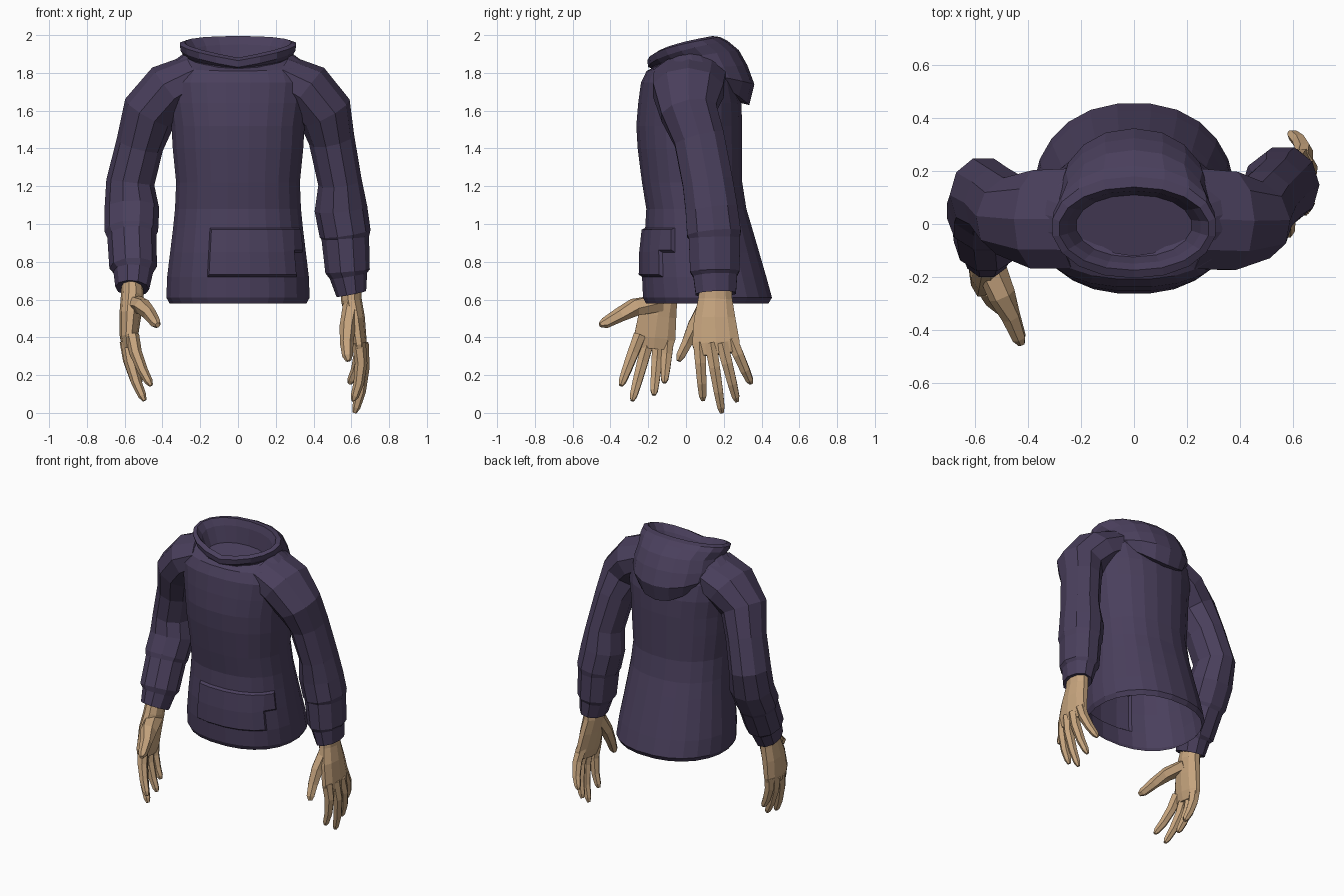
import bpy, bmesh, math
from mathutils import Vector


def material(name, rgb):
    m = bpy.data.materials.new(name)
    m.diffuse_color = (*rgb, 1)
    return m


CLOTH = material("dark_purple_cloth", (0.068, 0.050, 0.108))
SKIN = material("tan_skin", (0.57, 0.375, 0.21))


def loft(name, rings, mat, detail=None, cap_start=True, cap_end=True):
    """Skin a list of equal-sized point rings, with optional end caps."""
    bm = bmesh.new()
    vs = [[bm.verts.new(p) for p in r] for r in rings]
    n = len(vs[0])
    for a, b in zip(vs, vs[1:]):
        for i in range(n):
            j = (i + 1) % n
            bm.faces.new((a[i], a[j], b[j], b[i]))
    if cap_start:
        bm.faces.new(vs[0])
    if cap_end:
        bm.faces.new(vs[-1])
    if cap_start or cap_end:
        bmesh.ops.recalc_face_normals(bm, faces=bm.faces[:])
    if detail:
        detail(bm)
    me = bpy.data.meshes.new(name)
    bm.to_mesh(me)
    bm.free()
    me.materials.append(mat)
    ob = bpy.data.objects.new(name, me)
    bpy.context.collection.objects.link(ob)
    return ob


def tube(name, pts, n, mat):
    """Tube along a path; each point is x, y, z, radius along y, radius across."""
    rings = []
    for i, p in enumerate(pts):
        c = Vector(p[:3])
        t = (Vector(pts[min(i + 1, len(pts) - 1)][:3]) - Vector(pts[max(i - 1, 0)][:3])).normalized()
        u = Vector((0, 1, 0))
        u = (u - t * u.dot(t)).normalized()
        v = t.cross(u)
        ring = []
        for k in range(n):
            a = 2 * math.pi * (k + 0.5) / n
            ring.append(c + u * (p[3] * math.cos(a)) + v * (p[4] * math.sin(a)))
        rings.append(ring)
    return loft(name, rings, mat)


def spow(v, e):
    return math.copysign(abs(v) ** e, v)


# Torso, open at hem and neck: z, half width, front y, back y, drop at the front
TORSO = [
    (0.58, 0.365, -0.215, 0.44, 0), (0.61, 0.382, -0.23, 0.458, 0), (0.72, 0.378, -0.235, 0.428, 0),
    (0.85, 0.362, -0.232, 0.39, 0), (0.98, 0.346, -0.218, 0.352, 0), (1.08, 0.336, -0.212, 0.322, 0),
    (1.22, 0.330, -0.235, 0.30, 0), (1.40, 0.348, -0.258, 0.30, 0), (1.52, 0.355, -0.265, 0.30, 0),
    (1.64, 0.375, -0.255, 0.295, 0), (1.75, 0.39, -0.24, 0.27, 0), (1.85, 0.36, -0.21, 0.23, 0.04),
    (1.91, 0.28, -0.17, 0.17, 0.08),
]


def torso_ring(z, w, f, b, drop):
    ring = []
    for k in range(24):
        a = 2 * math.pi * (k + 0.5) / 24
        c, s = math.cos(a), math.sin(a)
        # rounder at the back, fuller across the chest
        s = s if s > 0 else spow(s, 0.85)
        ring.append((w * spow(c, 0.88), (f + b) / 2 + s * (b - f) / 2, z + drop * min(0, s)))
    return ring


def pocket(bm):
    # Raised front pocket that wraps toward one side
    bm.normal_update()
    faces = []
    for fc in bm.faces:
        c = fc.calc_center_median()
        if c.y < -0.07 and 0.70 < c.z < 1.0 and -0.13 < c.x < 0.32:
            faces.append(fc)
    bmesh.ops.inset_region(bm, faces=faces, thickness=0.012, depth=0.018, use_even_offset=True)


loft("hoodie_body", [torso_ring(*r) for r in TORSO], CLOTH, pocket, False, False)

# Hood: half width, front y, back y, front z, back z, height curve
HOOD = [
    (0.22, -0.12, 0.11, 1.78, 1.84, 1.0), (0.255, -0.15, 0.125, 1.85, 1.95, 0.6),
    (0.285, -0.175, 0.14, 1.88, 1.995, 0.48), (0.312, -0.205, 0.18, 1.865, 1.99, 0.5),
    (0.308, -0.20, 0.22, 1.83, 1.97, 0.55), (0.285, -0.185, 0.28, 1.825, 1.92, 0.6),
    (0.295, -0.18, 0.325, 1.81, 1.84, 1.0), (0.285, -0.165, 0.362, 1.81, 1.74, 2.0),
    (0.25, -0.15, 0.335, 1.80, 1.63, 2.6), (0.20, -0.12, 0.25, 1.79, 1.65, 2.2),
]


def hood_ring(w, f, b, zf, zb, e):
    ring = []
    for k in range(18):
        a = 2 * math.pi * k / 18 + math.pi / 2
        s = (1 + math.sin(a)) / 2
        ring.append((w * spow(math.cos(a), 0.92), f + (b - f) * s, zf + (zb - zf) * s ** e))
    return ring


# Closed floor inside the hood, open where it tucks into the body
loft("hood", [hood_ring(*r) for r in HOOD], CLOTH, None, True, False)

# Sleeves, sloping down from the neck, with a fold above each cuff
tube("right_sleeve", [
    (0.22, 0.02, 1.78, 0.20, 0.125), (0.36, 0.012, 1.705, 0.195, 0.155), (0.46, 0.015, 1.59, 0.155, 0.148),
    (0.495, 0.07, 1.45, 0.14, 0.122), (0.54, 0.115, 1.22, 0.14, 0.116), (0.545, 0.135, 1.08, 0.145, 0.14),
    (0.567, 0.148, 0.95, 0.15, 0.136), (0.568, 0.15, 0.925, 0.142, 0.126), (0.58, 0.153, 0.75, 0.138, 0.118),
    (0.585, 0.155, 0.725, 0.122, 0.10), (0.60, 0.158, 0.63, 0.112, 0.08), (0.60, 0.158, 0.65, 0.085, 0.06)],
    10, CLOTH)
tube("left_sleeve", [
    (-0.22, 0.02, 1.78, 0.20, 0.125), (-0.36, 0.018, 1.705, 0.195, 0.155), (-0.468, 0.03, 1.59, 0.155, 0.148),
    (-0.52, 0.08, 1.42, 0.14, 0.126), (-0.57, 0.11, 1.22, 0.145, 0.128), (-0.562, 0.08, 1.08, 0.138, 0.145),
    (-0.565, 0.02, 0.96, 0.135, 0.142), (-0.562, 0.008, 0.935, 0.128, 0.13), (-0.555, -0.07, 0.77, 0.125, 0.126),
    (-0.555, -0.08, 0.745, 0.11, 0.105), (-0.56, -0.115, 0.66, 0.10, 0.09), (-0.56, -0.11, 0.68, 0.075, 0.06)],
    10, CLOTH)

# Palms
tube("right_palm", [
    (0.60, 0.158, 0.70, 0.085, 0.055), (0.60, 0.155, 0.60, 0.095, 0.055), (0.62, 0.152, 0.50, 0.115, 0.052),
    (0.64, 0.158, 0.37, 0.132, 0.042), (0.648, 0.165, 0.31, 0.115, 0.03)], 10, SKIN)
tube("left_palm", [
    (-0.56, -0.10, 0.72, 0.07, 0.055), (-0.56, -0.125, 0.62, 0.085, 0.06), (-0.57, -0.15, 0.52, 0.105, 0.058),
    (-0.578, -0.165, 0.40, 0.115, 0.048), (-0.578, -0.17, 0.34, 0.10, 0.032)], 10, SKIN)


def finger(name, base, tip, bulge):
    """Tapered finger that curls from the knuckle to the tip."""
    a, b = Vector(base), Vector(tip)
    pts = []
    for t, r in ((0, 0.037), (0.35, 0.033), (0.7, 0.028), (0.92, 0.022), (1, 0.011)):
        p = a.lerp(b, t)
        p.x += bulge * math.sin(math.pi * t)
        pts.append((*p, r, r))
    tube(name, pts, 6, SKIN)


NAMES = ("index", "middle", "ring", "little")
RIGHT = [((0.64, 0.07, 0.37), (0.61, 0.09, 0.065)), ((0.655, 0.13, 0.37), (0.617, 0.19, 0.0)),
         ((0.655, 0.19, 0.37), (0.61, 0.27, 0.06)), ((0.64, 0.24, 0.39), (0.59, 0.345, 0.155))]
LEFT = [((-0.56, -0.245, 0.41), (-0.46, -0.345, 0.145)), ((-0.585, -0.20, 0.38), (-0.495, -0.285, 0.065)),
        ((-0.59, -0.145, 0.38), (-0.505, -0.17, 0.095)), ((-0.58, -0.095, 0.39), (-0.515, -0.115, 0.16))]
for side, data, bulge in (("right", RIGHT, 0.025), ("left", LEFT, -0.018)):
    for nm, (base, tip) in zip(NAMES, data):
        finger(f"{side}_{nm}_finger", base, tip, bulge)

# Thumbs
tube("right_thumb", [
    (0.60, 0.11, 0.57, 0.05, 0.045), (0.58, 0.045, 0.46, 0.042, 0.042), (0.575, 0.005, 0.37, 0.032, 0.036),
    (0.58, -0.03, 0.30, 0.026, 0.028), (0.585, -0.04, 0.275, 0.012, 0.014)], 6, SKIN)
tube("left_thumb", [
    (-0.55, -0.14, 0.58, 0.06, 0.05), (-0.50, -0.27, 0.56, 0.055, 0.045), (-0.465, -0.35, 0.52, 0.04, 0.036),
    (-0.435, -0.43, 0.475, 0.03, 0.028), (-0.425, -0.455, 0.465, 0.014, 0.014)], 6, SKIN)
